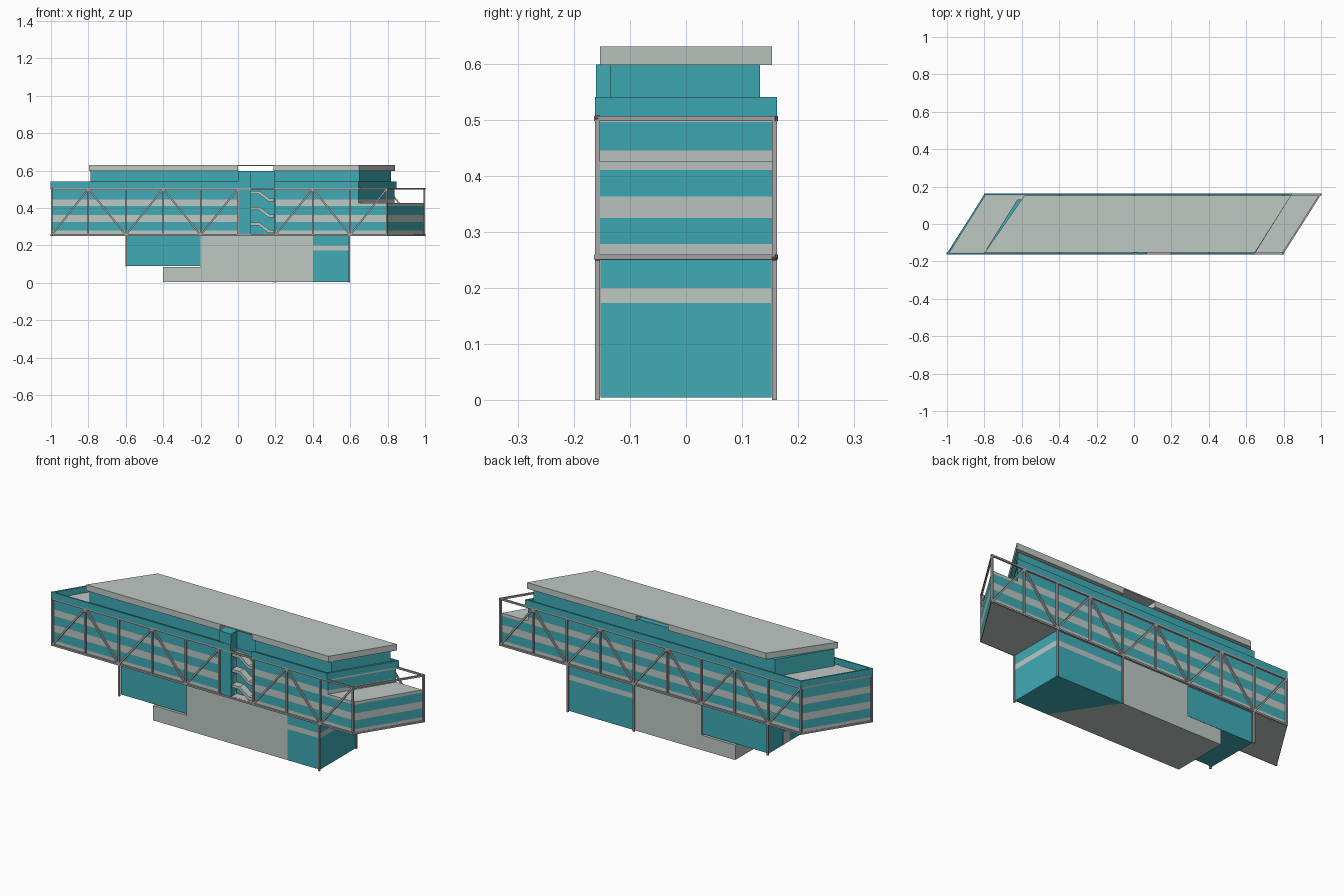
import bpy, bmesh
from mathutils import Vector

if "Cube" in bpy.data.objects:
    bpy.data.objects.remove(bpy.data.objects["Cube"])


def material(name, rgb):
    m = bpy.data.materials.new(name)
    m.diffuse_color = (*rgb, 1)
    m.use_nodes = True
    m.node_tree.nodes["Principled BSDF"].inputs["Base Color"].default_value = m.diffuse_color
    return m


TEAL = material("teal_glass", (0.05, 0.41, 0.47))
PALE = material("pale_panel", (0.52, 0.58, 0.55))
STEEL = material("steel", (0.40, 0.39, 0.39))


def finish(bm, name, mat):
    bmesh.ops.recalc_face_normals(bm, faces=bm.faces)
    me = bpy.data.meshes.new(name)
    bm.to_mesh(me)
    bm.free()
    me.materials.append(mat)
    ob = bpy.data.objects.new(name, me)
    bpy.context.collection.objects.link(ob)
    return ob


def prism(name, pts, z0, z1, mat):
    """Vertical extrusion of a plan outline."""
    bm = bmesh.new()
    f = bm.faces.new([bm.verts.new((x, y, z0)) for x, y in pts])
    r = bmesh.ops.extrude_face_region(bm, geom=[f])
    bmesh.ops.translate(bm, vec=(0, 0, z1 - z0),
                        verts=[v for v in r["geom"] if isinstance(v, bmesh.types.BMVert)])
    return finish(bm, name, mat)


def box(name, x0, x1, y0, y1, z0, z1, mat):
    return prism(name, [(x0, y0), (x1, y0), (x1, y1), (x0, y1)], z0, z1, mat)


def sk(u, y):
    """Plan point on a skewed line; u is its x at the front edge."""
    return (u + (y + 0.16) * 0.625, y)


def slab(name, u0, u1, y0, y1, z0, z1, mat, notch=None):
    """Skewed slab, optionally notched on the front for the stair well."""
    pts = [sk(u0, y0)]
    if notch:
        a, b, d = notch
        pts += [(a, y0), (a, d), (b, d), (b, y0)]
    pts += [sk(u1, y0), sk(u1, y1), sk(u0, y1)]
    return prism(name, pts, z0, z1, mat)


def beams(name, segs, w, mat):
    """Square bars between pairs of points, joined in one mesh."""
    bm = bmesh.new()
    for a, b in segs:
        a, b = Vector(a), Vector(b)
        d = (b - a).normalized()
        up = Vector((0, 0, 1)) if abs(d.z) < 0.95 else Vector((0, 1, 0))
        s = d.cross(up).normalized() * w / 2
        t = s.cross(d).normalized() * w / 2
        rings = [[bm.verts.new(p + s * i + t * j) for i, j in
                  ((-1, -1), (1, -1), (1, 1), (-1, 1))] for p in (a - d * w / 2, b + d * w / 2)]
        for k in range(4):
            n = (k + 1) % 4
            bm.faces.new((rings[0][k], rings[0][n], rings[1][n], rings[1][k]))
        bm.faces.new(rings[0])
        bm.faces.new(rings[1])
    return finish(bm, name, mat)


# Main storeys: alternating bands of glazing and panel
WELL = (0.07, 0.195, -0.11)
levels = [0.25, 0.26, 0.278, 0.325, 0.363, 0.41, 0.425]
mats = [PALE, PALE, TEAL, PALE, TEAL, PALE]
for i, m in enumerate(mats):
    slab(f"facade_band_{i}", -1 + 0.004, 0.796, -0.153, 0.153, levels[i], levels[i + 1], m,
         WELL if i else None)
slab("upper_panel_band", -0.996, 0.64, -0.153, 0.153, 0.425, 0.445, PALE, WELL)
slab("upper_glass_band", -0.996, 0.64, -0.153, 0.153, 0.445, 0.496, TEAL, WELL)
slab("terrace_floor", -0.996, 0.64, -0.153, 0.153, 0.496, 0.506, PALE, WELL)
box("stair_well_back", 0.07, 0.195, -0.112, -0.108, 0.26, 0.506, TEAL)

# Parapet around the upper terrace
prism("parapet_front_left", [sk(-1, -0.162), (0.07, -0.162), (0.07, -0.154), sk(-1, -0.154)],
      0.506, 0.54, TEAL)
prism("parapet_front_right", [(0.195, -0.162), sk(0.645, -0.162), sk(0.645, -0.154),
                              (0.195, -0.154)], 0.506, 0.54, TEAL)
slab("parapet_back", -1, 0.645, 0.154, 0.162, 0.506, 0.54, TEAL)
slab("parapet_left_end", -1, -0.99, -0.154, 0.154, 0.506, 0.54, TEAL)
slab("parapet_right_end", 0.635, 0.645, -0.154, 0.154, 0.506, 0.54, TEAL)

# Penthouse and roof, the roof edge open over the stair
slab("penthouse", -0.805, 0.635, -0.135, 0.132, 0.506, 0.598, TEAL, (0.07, 0.195, -0.11))
prism("roof_left", [sk(-0.802, -0.153), (0, -0.153), (0, 0.153), sk(-0.78, 0.153)],
      0.597, 0.624, PALE)
prism("roof_right", [(0.19, -0.153), sk(0.642, -0.153), sk(0.645, 0.153), (0.19, 0.153)],
      0.597, 0.624, PALE)
prism("roof_top", [sk(-0.802, -0.153), sk(0.642, -0.153), sk(0.645, 0.153), sk(-0.78, 0.153)],
      0.624, 0.63, PALE)

# Stair tower and flights
box("stair_tower", 0.0, 0.02, -0.156, -0.13, 0.26, 0.598, TEAL)
box("stair_tower_core", 0.02, 0.07, -0.16, -0.13, 0.26, 0.598, TEAL)
for i, z in enumerate((0.262, 0.345, 0.43)):
    prof = [(0.07, 0.045), (0.11, 0.045), (0.165, 0.003), (0.192, 0.003),
            (0.192, 0.02), (0.17, 0.02), (0.115, 0.06), (0.07, 0.06)]
    bm = bmesh.new()
    f = bm.faces.new([bm.verts.new((x, -0.15, z + h)) for x, h in prof])
    r = bmesh.ops.extrude_face_region(bm, geom=[f])
    bmesh.ops.translate(bm, vec=(0, 0.04, 0),
                        verts=[v for v in r["geom"] if isinstance(v, bmesh.types.BMVert)])
    finish(bm, f"stair_flight_{i}", PALE)

# Trusses on both long sides: chords, posts and diagonals
LO, HI, W = 0.255, 0.502, 0.009
chords = []
for side, y, start in (("front", -0.1575, -1.0), ("back", 0.1575, -0.8)):
    x0, x1 = start + 0.005, start + 1.795
    chords.append((x0, x1, y))
    segs = [((x0, y, z), (x1, y, z)) for z in (LO, HI)]
    for k in range(10):
        x = min(max(start + 0.2 * k, x0), x1)
        segs.append(((x, y, LO), (x, y, HI)))
    for k in range(9):
        a = start + 0.2 * k
        if side == "front" and k == 5:      # bay left open for the stair
            continue
        rising = (k + (side == "back")) % 2 == 0
        za, zb = (LO, HI) if rising else (HI, LO)
        segs.append(((max(a, x0), y, za), (min(a + 0.2, x1), y, zb)))
    beams(f"{side}_truss", segs, W, STEEL)
    # Columns below the truss
    feet = [(0.595, 0.005), (-0.597, 0.09)]
    if side == "back":
        feet.append((0.2, 0.005))
    beams(f"{side}_columns", [((x, y, z), (x, y, LO)) for x, z in feet], W, STEEL)

(f0, f1, fy), (b0, b1, by) = chords
beams("end_frames", [((f, fy, z), (b, by, z)) for f, b in ((f0, b0), (f1, b1))
                     for z in (LO, HI)], W, STEEL)

# Ground storeys
D = 0.152
prism("core_base", [(-0.2, -D), (0.4, -D), (0.2, D), (-0.2, D)], 0.005, 0.25, PALE)
box("core_plinth", -0.4, -0.2, -D, D, 0.005, 0.085, PALE)
box("left_room", -0.596, -0.2, -0.146, 0.146, 0.09, 0.25, TEAL)
box("left_door", -0.599, -0.59, -0.03, 0.025, 0.092, 0.16, PALE)
for i, (z0, z1, m) in enumerate(((0.005, 0.173, TEAL), (0.173, 0.2, PALE), (0.2, 0.25, TEAL))):
    prism(f"right_room_{i}", [(0.4, -D), (0.595, -D), (0.595, D), (0.2, D)], z0, z1, m)
